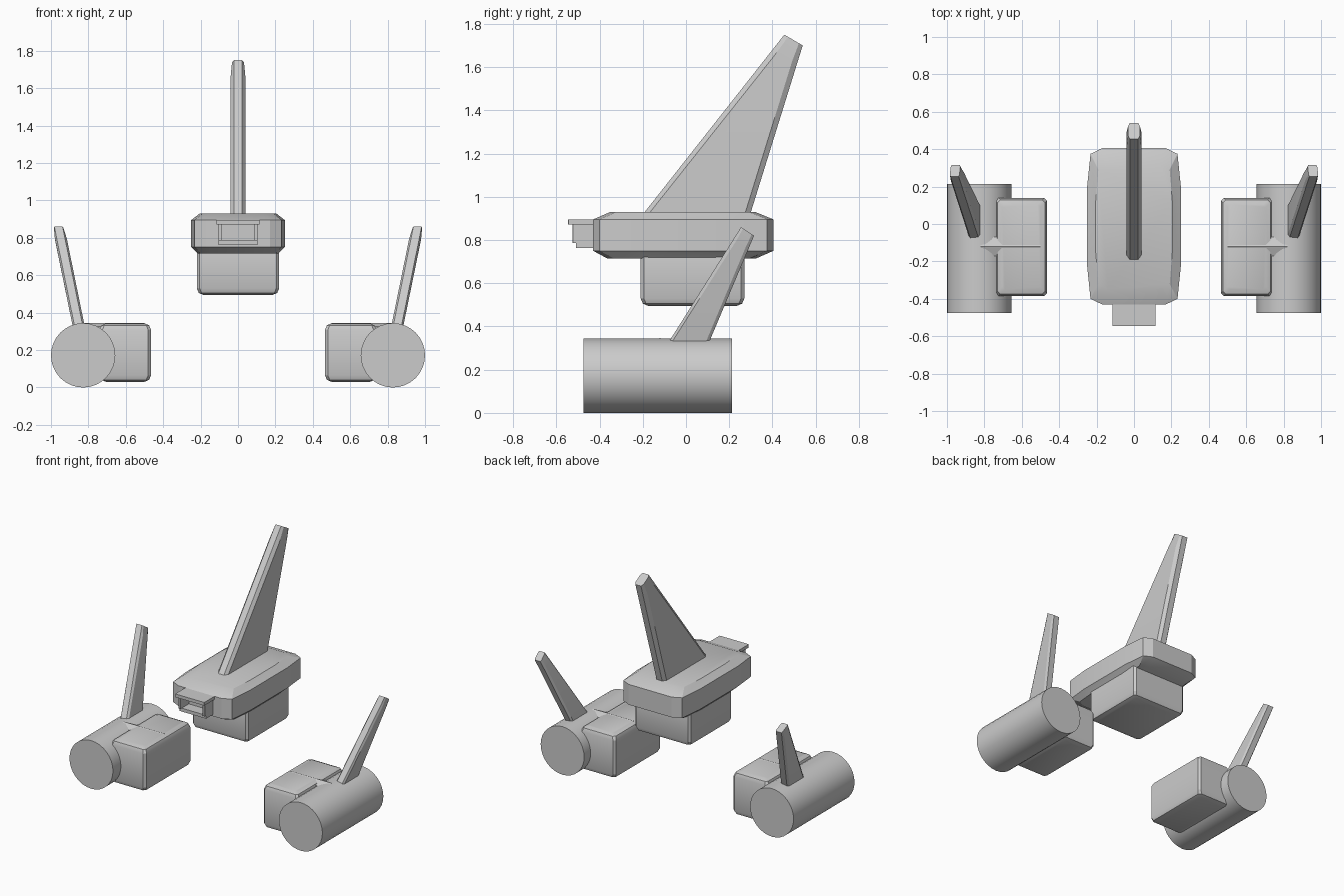
import bpy
import bmesh
import math

cube = bpy.data.objects.get("Cube")
if cube:
    bpy.data.objects.remove(cube, do_unlink=True)

grey = bpy.data.materials.new("plain_grey")
grey.use_nodes = True
grey.diffuse_color = (0.6, 0.6, 0.6, 1)
grey.node_tree.nodes["Principled BSDF"].inputs["Base Color"].default_value = (0.6, 0.6, 0.6, 1)


def finish(obj, angle=25):
    """Apply the material and angle-limited smooth shading."""
    obj.data.materials.append(grey)
    bpy.ops.object.select_all(action='DESELECT')
    obj.select_set(True)
    bpy.context.view_layer.objects.active = obj
    bpy.ops.object.shade_smooth_by_angle(angle=math.radians(angle))
    return obj


def loft(name, rings, side=1):
    """Skin a stack of matching closed rings and cap both ends."""
    bm = bmesh.new()
    loops = [[bm.verts.new((x * side, y, z)) for x, y, z in ring] for ring in rings]
    n = len(loops[0])
    for low, high in zip(loops, loops[1:]):
        for i in range(n):
            j = (i + 1) % n
            bm.faces.new((low[i], low[j], high[j], high[i]))
    bm.faces.new(loops[0])
    bm.faces.new(loops[-1])
    bmesh.ops.recalc_face_normals(bm, faces=bm.faces[:])
    mesh = bpy.data.meshes.new(name)
    bm.to_mesh(mesh)
    bm.free()
    obj = bpy.data.objects.new(name, mesh)
    bpy.context.collection.objects.link(obj)
    return finish(obj)


def chamfered(x0, x1, y0, y1, c, z):
    """Rectangle with cut corners at one height."""
    return [(x, y, z) for x, y in (
        (x0 + c, y0), (x1 - c, y0), (x1, y0 + c), (x1, y1 - c),
        (x1 - c, y1), (x0 + c, y1), (x0, y1 - c), (x0, y0 + c))]


def block(name, x0, x1, y0, y1, z0, z1, bevel=0.035, corner=0.015, side=1):
    """Box with softened top and bottom rims."""
    steps = [(z0, bevel), (z0 + bevel * 0.3, bevel * 0.3), (z0 + bevel, 0),
             (z1 - bevel, 0), (z1 - bevel * 0.3, bevel * 0.3), (z1, bevel)]
    rings = [chamfered(x0 + d, x1 - d, y0 + d, y1 - d, corner, z) for z, d in steps]
    return loft(name, rings, side)


def box(name, x0, x1, y0, y1, z0, z1):
    return loft(name, [chamfered(x0, x1, y0, y1, 0.001, z) for z in (z0, z1)])


def fin_ring(front, back, half, edge, cut):
    """Fin section between two edge points, with chamfered edges."""
    ring = []
    length = math.dist(front, back)
    for t, w in ((0, -edge), (0, edge), (cut / length, half), (1 - cut / length, half),
                 (1, edge), (1, -edge), (1 - cut / length, -half), (cut / length, -half)):
        x, y, z = (a + (b - a) * t for a, b in zip(front, back))
        ring.append((x + w, y, z))
    return ring


def fin(name, base, tip, half, edge, cut, side=1):
    """Swept fin narrowing slightly just below its tip."""
    near = [tuple(a + (b - a) * 0.9 for a, b in zip(p, q)) for p, q in zip(base, tip)]
    loft(name, [fin_ring(*base, half, edge, cut), fin_ring(*near, half, edge, cut),
                fin_ring(*tip, half * 0.8, edge, cut * 0.8)], side)


# Central hull, slightly bowed in plan with sloped rims
def hull_ring(w, y0, y1, z):
    half = [(0.68 * w, y0), (0.93 * w, y0 + 0.03), (w, y0 + 0.2),
            (w, y1 - 0.2), (0.93 * w, y1 - 0.03), (0.68 * w, y1)]
    return [(x, y, z) for x, y in half] + [(-x, y, z) for x, y in reversed(half)]


loft("central_hull", [hull_ring(0.215, -0.365, 0.325, 0.715),
                      hull_ring(0.25, -0.43, 0.405, 0.75),
                      hull_ring(0.25, -0.43, 0.405, 0.895),
                      hull_ring(0.205, -0.35, 0.32, 0.93)])
block("lower_block", -0.22, 0.22, -0.21, 0.27, 0.495, 0.8)
fin("tall_fin", ((0, -0.23, 0.88), (0, 0.285, 0.88)),
    ((0, 0.455, 1.75), (0, 0.54, 1.70)), 0.04, 0.022, 0.025)

# Open scoop on the nose
box("scoop_roof", -0.115, 0.115, -0.545, -0.38, 0.872, 0.895)
box("scoop_floor", -0.105, 0.105, -0.51, -0.38, 0.763, 0.787)
for side, label in ((1, "left"), (-1, "right")):
    a, b = sorted((side * 0.088, side * 0.105))
    box(label + "_scoop_wall", a, b, -0.525, -0.38, 0.785, 0.874)

# Side pods, mirrored
for side, label in ((1, "left"), (-1, "right")):
    bpy.ops.mesh.primitive_cylinder_add(vertices=32, radius=0.172, depth=0.688,
                                        location=(side * 0.828, -0.131, 0.172),
                                        rotation=(math.pi / 2, 0, 0))
    drum = bpy.context.object
    drum.name = label + "_drum"
    finish(drum)
    block(label + "_pod_box", 0.465, 0.74, -0.385, 0.14, 0.03, 0.343, side=side)
    # Ridged strut joining box and drum
    section = [(-0.12, 0.346), (-0.07, 0.325), (-0.07, 0.26), (-0.17, 0.26), (-0.17, 0.325)]
    loft(label + "_strut", [[(x, y, z) for y, z in section] for x in (0.5, 0.82)], side)
    fin(label + "_small_fin", ((0.842, -0.11, 0.28), (0.842, 0.087, 0.28)),
        ((0.96, 0.255, 0.86), (0.953, 0.315, 0.82)), 0.032, 0.022, 0.015, side)
